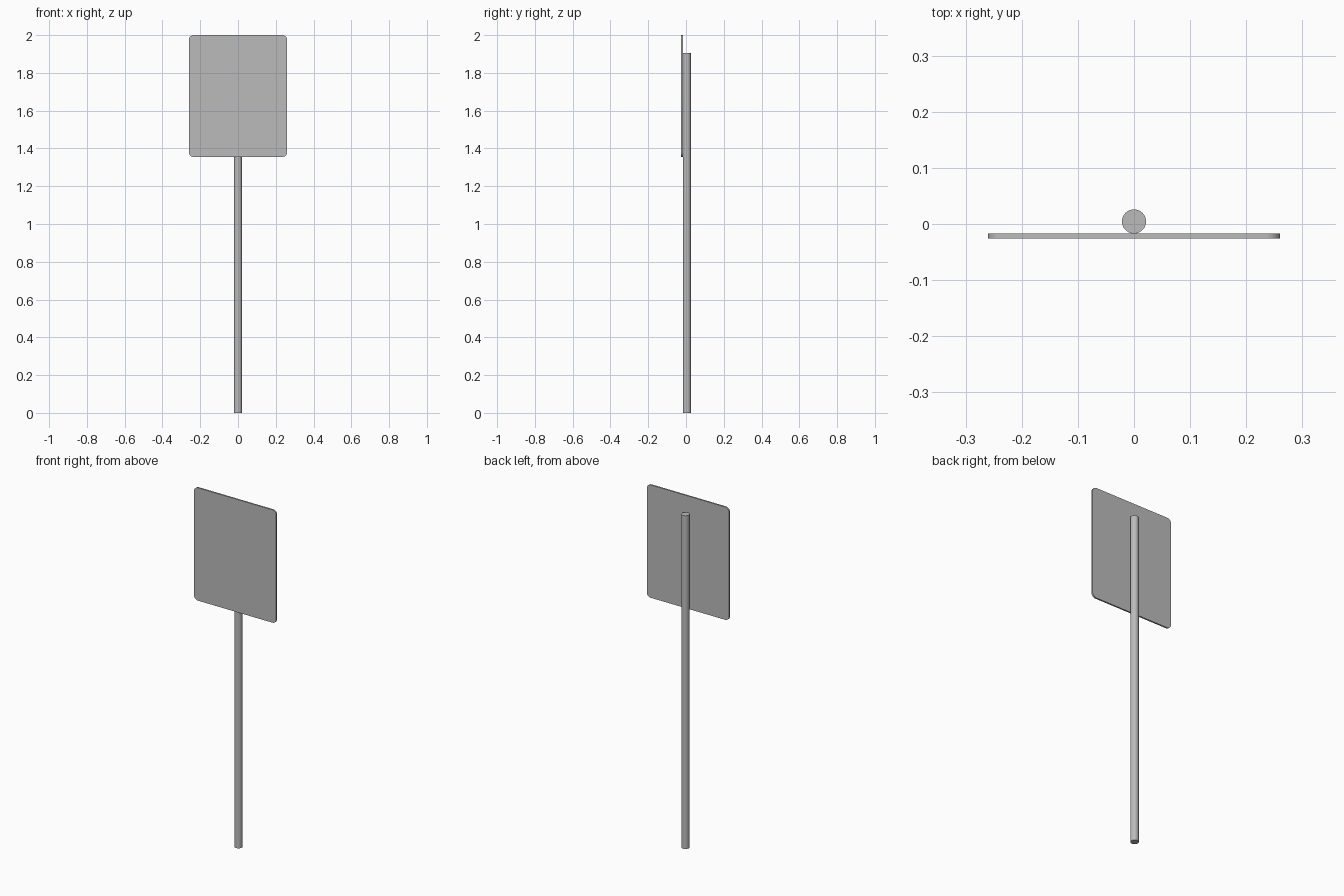
import bpy
import bmesh
import math

cube = bpy.data.objects.get("Cube")
if cube:
    bpy.data.objects.remove(cube, do_unlink=True)

# Single grey metal colour
grey = bpy.data.materials.new("grey_metal")
grey.use_nodes = True
colour = (0.5, 0.5, 0.5, 1)
grey.diffuse_color = colour
grey.node_tree.nodes["Principled BSDF"].inputs["Base Color"].default_value = colour


def finish(obj, name):
    obj.name = obj.data.name = name
    obj.data.materials.append(grey)
    bpy.ops.object.select_all(action="DESELECT")
    obj.select_set(True)
    bpy.context.view_layer.objects.active = obj
    bpy.ops.object.shade_smooth_by_angle(angle=math.radians(30))


# Round pole, touching the back of the panel
pole_height, pole_radius, pole_y = 1.905, 0.0215, 0.0045
bpy.ops.mesh.primitive_cylinder_add(
    vertices=32, radius=pole_radius, depth=pole_height,
    location=(0, pole_y, pole_height / 2))
finish(bpy.context.object, "pole")

# Thin sign panel with rounded corners
width, bottom, top, corner = 0.52, 1.355, 2.0, 0.025
front, back = -0.026, -0.017
bm = bmesh.new()
bmesh.ops.create_cube(bm, size=1)
for v in bm.verts:
    v.co.x *= width
    v.co.y = front if v.co.y < 0 else back
    v.co.z = bottom if v.co.z < 0 else top
corner_edges = [e for e in bm.edges
                if abs(e.verts[0].co.y - e.verts[1].co.y) > 0.001]
bmesh.ops.bevel(bm, geom=corner_edges, offset=corner, segments=8,
                profile=0.5, affect="EDGES")
mesh = bpy.data.meshes.new("sign_panel")
bm.to_mesh(mesh)
bm.free()
panel = bpy.data.objects.new("sign_panel", mesh)
bpy.context.collection.objects.link(panel)
finish(panel, "sign_panel")
